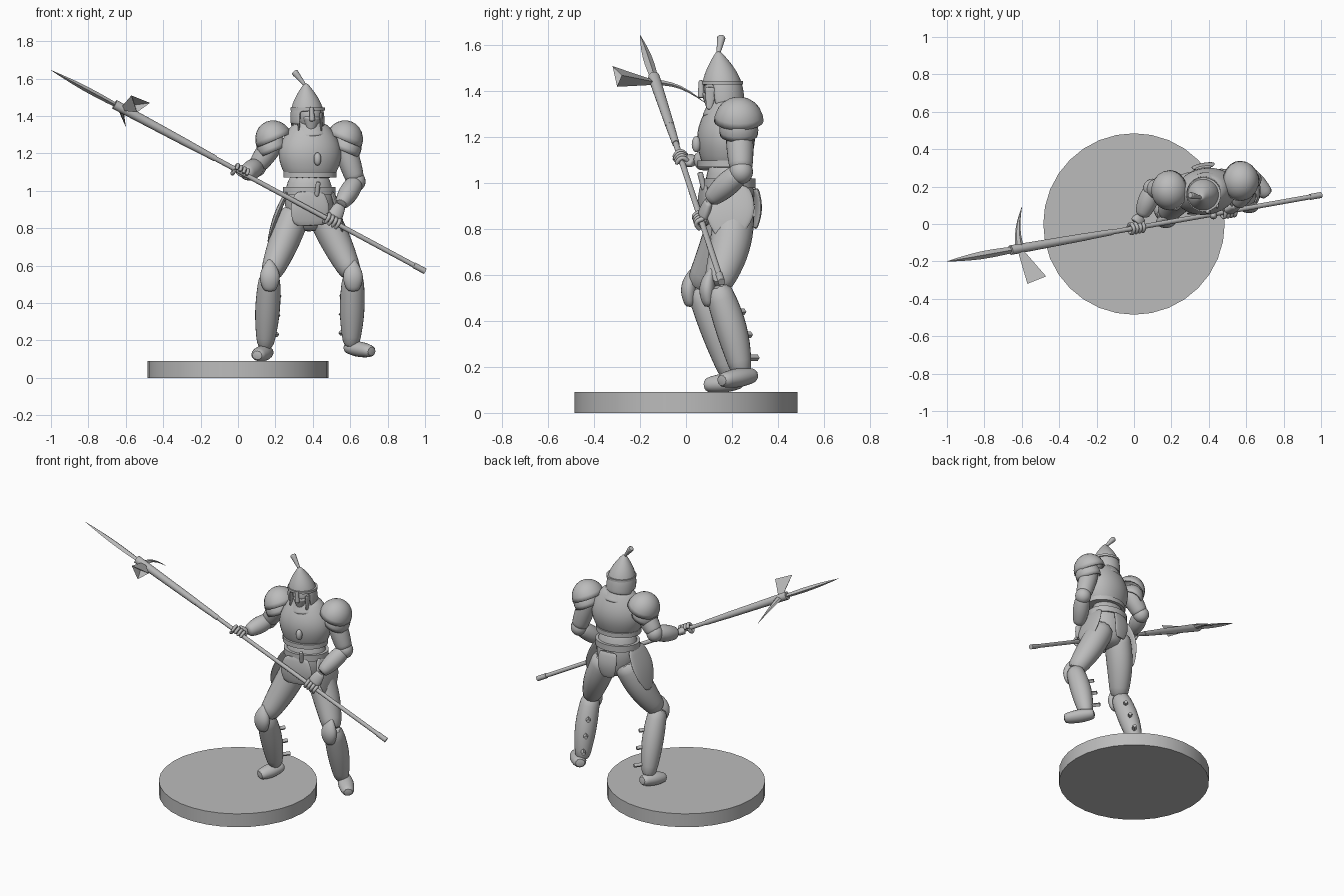
import bpy, bmesh, math
from mathutils import Vector, Matrix

cube = bpy.data.objects.get("Cube")
if cube:
    bpy.data.objects.remove(cube)

SHADE = (.5, .5, .5, 1)
grey = bpy.data.materials.new("plain_grey")
grey.use_nodes = True
grey.diffuse_color = SHADE
grey.node_tree.nodes["Principled BSDF"].inputs["Base Color"].default_value = SHADE

X, Y, Z = Vector((1, 0, 0)), Vector((0, 1, 0)), Vector((0, 0, 1))
ACROSS = Vector((1, .18, 0))   # across the turned body
NO_BOW = Vector()


def finish(name, bm, smooth=0, thick=0):
    """Turn a bmesh into a shaded object."""
    bmesh.ops.recalc_face_normals(bm, faces=bm.faces[:])
    mesh = bpy.data.meshes.new(name)
    bm.to_mesh(mesh)
    bm.free()
    mesh.materials.append(grey)
    mesh.shade_smooth()
    mesh.set_sharp_from_angle(angle=math.radians(75 if smooth else 35))
    part = bpy.data.objects.new(name, mesh)
    bpy.context.collection.objects.link(part)
    if thick:
        part.modifiers.new("thickness", "SOLIDIFY").thickness = thick
    if smooth:
        subdivision = part.modifiers.new("smooth", "SUBSURF")
        subdivision.levels = subdivision.render_levels = smooth


def sweep(name, a, b, start, end, bulge=0, flat=1, ref=X, bow=NO_BOW,
          sides=12, steps=6, smooth=1, drop=None, thick=0):
    """Tapered elliptical tube from a to b, swelling and bowing mid-way by a sine rule."""
    a, b = Vector(a), Vector(b)
    bm = bmesh.new()
    loops = []
    for step in range(steps + 1):
        t = step / steps
        swell = math.sin(math.pi * t)
        centre = a.lerp(b, t) + bow * swell
        tangent = (b - a + bow * math.pi * math.cos(math.pi * t)).normalized()
        wide = (ref - tangent * ref.dot(tangent)).normalized()
        deep = tangent.cross(wide) * flat
        radius = start + (end - start) * t + bulge * swell
        angles = [k * math.tau / sides for k in range(sides)]
        loops.append([bm.verts.new(centre + radius * (wide * math.cos(w) + deep * math.sin(w)))
                      for w in angles])
    for low, high in zip(loops, loops[1:]):
        for k in range(sides):
            bm.faces.new((low[k - 1], low[k], high[k], high[k - 1]))
    bm.faces.new(loops[0])
    bm.faces.new(loops[-1])
    if drop:
        gone = [f for f in bm.faces if drop(f.calc_center_median())]
        bmesh.ops.delete(bm, geom=gone, context="FACES")
    finish(name, bm, smooth, thick)


def ball(name, centre, size, tilt=0, cut=None, thick=0):
    """Ellipsoid, optionally cut below a local height to make a shell."""
    bm = bmesh.new()
    bmesh.ops.create_uvsphere(bm, u_segments=20, v_segments=12, radius=1)
    if cut is not None:
        bmesh.ops.delete(bm, geom=[v for v in bm.verts if v.co.z < cut], context="VERTS")
    bm.transform(Matrix.Translation(centre) @ Matrix.Rotation(tilt, 4, "Y")
                 @ Matrix.Diagonal((*size, 1)))
    finish(name, bm, 0, thick)


def band(name, centre, height, radius, flat):
    """Plain hoop round the body."""
    centre = Vector(centre)
    sweep(name, centre, centre + Z * height, radius, radius, 0, flat, ACROSS,
          sides=24, steps=1, smooth=0)


# Base disc
sweep("base_disc", NO_BOW, Z * .09, .485, .485, sides=32, steps=1, smooth=0)

# Polearm, measured as fractions from the point to the butt
TIP, BUTT = Vector((-1, -.2, 1.645)), Vector((1, .155, .57))
POLE = (BUTT - TIP).normalized()


def pole_part(name, first, last, start, end, **options):
    sweep(name, TIP.lerp(BUTT, first), TIP.lerp(BUTT, last), start, end,
          ref=Y, smooth=0, **options)


pole_part("pole_shaft", .4, 1, .013, .013)
pole_part("pole_butt", .97, 1, .016, .016)
pole_part("lower_sleeve", .36, .44, .02, .016)
pole_part("upper_sleeve", .17, .37, .026, .02)
pole_part("spear_blade", 0, .18, .001, .016, bulge=.012, flat=.7, sides=4)

# Three-pointed hollow fluke and curved back spike
root = Vector((-.61, -.14, 1.44))
ends = [Vector(p) for p in ((-.57, -.32, 1.51), (-.47, -.28, 1.47), (-.54, -.3, 1.42))]
middle = sum(ends, Vector()) / 3
bm = bmesh.new()
inner = [bm.verts.new(root + (e - middle) / 4) for e in ends]
outer = [bm.verts.new(e) for e in ends]
hollow = bm.verts.new(middle.lerp(root, .3))
for i in range(3):
    bm.faces.new((inner[i - 1], inner[i], outer[i], outer[i - 1]))
    bm.faces.new((outer[i - 1], outer[i], hollow))
bm.faces.new(inner)
finish("flared_fluke", bm)
sweep("back_spike", root, (-.6, .09, 1.345), .025, .001, flat=.6, bow=Z * .025 - X * .015,
      sides=6, smooth=0)

# Torso
sweep("pelvis", (.38, .2, .78), (.38, .18, 1.1), .08, .1, .05, .8, ACROSS)
sweep("cuirass", (.385, .17, 1.06), (.385, .18, 1.37), .125, .085, .068, .74, ACROSS,
      sides=16, steps=8)
band("cuirass_hem", (.385, .17, 1.07), .03, .144, .82)
band("belt", (.38, .186, .98), .04, .142, .82)
sweep("collar", (.385, .175, 1.29), (.38, .17, 1.38), .12, .07, 0, .95, ACROSS)
ball("chest_pendant", (.425, .045, 1.17), (.02, .02, .035))
sweep("dagger_grip", (.42, .08, .97), (.43, .06, 1.05), .013, .013)

# Thin flaps hanging round the hips
sweep("front_flap", (.385, .08, 1), (.385, .085, .81), .075, .085, .03, .13, ACROSS, Y * -.01)
sweep("back_flap", (.37, .3, .98), (.37, .3, .8), .06, .04, .015, .2, ACROSS, Y * .015)
sweep("left_tasset", (.5, .2, 1), (.56, .18, .75), .075, .04, .055, .15, Y, X * .01)
sweep("right_tasset", (.265, .17, 1), (.16, .16, .72), .075, .03, .05, .15, Y, X * -.01)

# Head and open-faced helmet
ball("head", (.385, .15, 1.405), (.065, .072, .085))


def face_opening(c):
    return c.z < 1.35 or (c.z < 1.43 and c.y < .13 and abs(c.x - .39) < .06)


sweep("helmet", (.373, .165, 1.34), (.362, .14, 1.575), .092, .009, .03, 1, ACROSS,
      sides=20, steps=10, drop=face_opening, thick=.01)
band("helmet_brow", (.373, .157, 1.43), .015, .092, 1)
sweep("nose_guard", (.393, .066, 1.45), (.397, .066, 1.37), .011, .016)
sweep("chin_guard", (.394, .1, 1.4), (.39, .105, 1.31), .052, .015, 0, .7, ACROSS)
for side, x in (("right", .325), ("left", .445)):
    sweep(side + "_cheek_plate", (x, .11, 1.42), (x, .1, 1.32), .03, .012, 0, .35, Y)
sweep("plume", (.362, .14, 1.56), (.298, .155, 1.64), .008, .022, 0, 1, Y, sides=8)


def hand(side, grip, wrist):
    """Palm, four fingers and a thumb closed round the pole."""
    centre = TIP.lerp(BUTT, grip)
    u = wrist - centre
    u = (u - POLE * u.dot(POLE)).normalized()
    v = POLE.cross(u)
    sweep(side + "_palm", wrist, centre + u * .022, .028, .042, .005, .6, POLE)
    for i in range(5):
        thumb = i == 4
        curl = -v if thumb else v
        base = centre + POLE * (-.035 if thumb else .021 * (i - 1.5))
        sweep(f"{side}_finger_{i + 1}", base + u * .03, base - u * .03, .012, .01,
              ref=POLE, bow=curl * .03, sides=8)


# Limbs, from one set of joints for each side
JOINTS = {
    "right": dict(shoulder=(.2, .18, 1.27), elbow=(.1, .19, 1.13), wrist=(.04, .04, 1.09),
                  hip=(.315, .2, .9), knee=(.17, .05, .56), ankle=(.145, .195, .15),
                  heel=(.16, .25, .14), toe=(.1, .08, .12)),
    "left": dict(shoulder=(.56, .23, 1.27), elbow=(.63, .24, 1.05), wrist=(.55, .1, .925),
                 hip=(.44, .21, .9), knee=(.615, .13, .56), ankle=(.605, .245, .16),
                 heel=(.58, .3, .165), toe=(.72, .15, .14)),
}
for side, out, grip in (("right", -X, .507), ("left", X, .752)):
    j = {joint: Vector(place) for joint, place in JOINTS[side].items()}

    # Layered shoulder plates
    tilt = .4 * out.x
    ball(side + "_shoulder_plate", j["shoulder"] + out * .007, (.1, .108, .108), tilt, -.15, .01)
    ball(side + "_shoulder_lame", j["shoulder"] + out * .02 - Z * .04, (.08, .085, .09),
         tilt, -.3, .008)

    # Arm and hand
    sweep(side + "_upper_arm", j["shoulder"], j["elbow"], .058, .05, .008, ref=Y)
    ball(side + "_elbow_guard", j["elbow"], (.052, .052, .054))
    sweep(side + "_forearm", j["elbow"], j["wrist"], .046, .035, .015)
    hand(side, grip, j["wrist"])

    # Leg, greave, knee guard and boot
    sweep(side + "_thigh", j["hip"], j["knee"] - Z * .02, .085, .056, .015, 1.08, bow=Y * .02)
    sweep(side + "_greave", j["knee"], j["ankle"], .057, .042, .02, 1.03, bow=Y * .012)
    sweep(side + "_knee_guard", j["knee"] - Y * .03 - Z * .1, j["knee"] - Y * .015 + Z * .075,
          .03, .01, .036, .65, bow=Y * -.015)
    sweep(side + "_boot", j["heel"], j["toe"], .036, .034, .016, .85, ref=out + Y * .6 * out.x)
    inner_back = Y * .8 - out * .6
    for i in range(3):
        spot = j["knee"].lerp(j["ankle"], .3 + i / 4) + Y * .01
        sweep(f"{side}_greave_buckle_{i + 1}", spot + inner_back * .05, spot + inner_back * .1,
              .014, .014, ref=Z, sides=4, steps=1, smooth=0)
